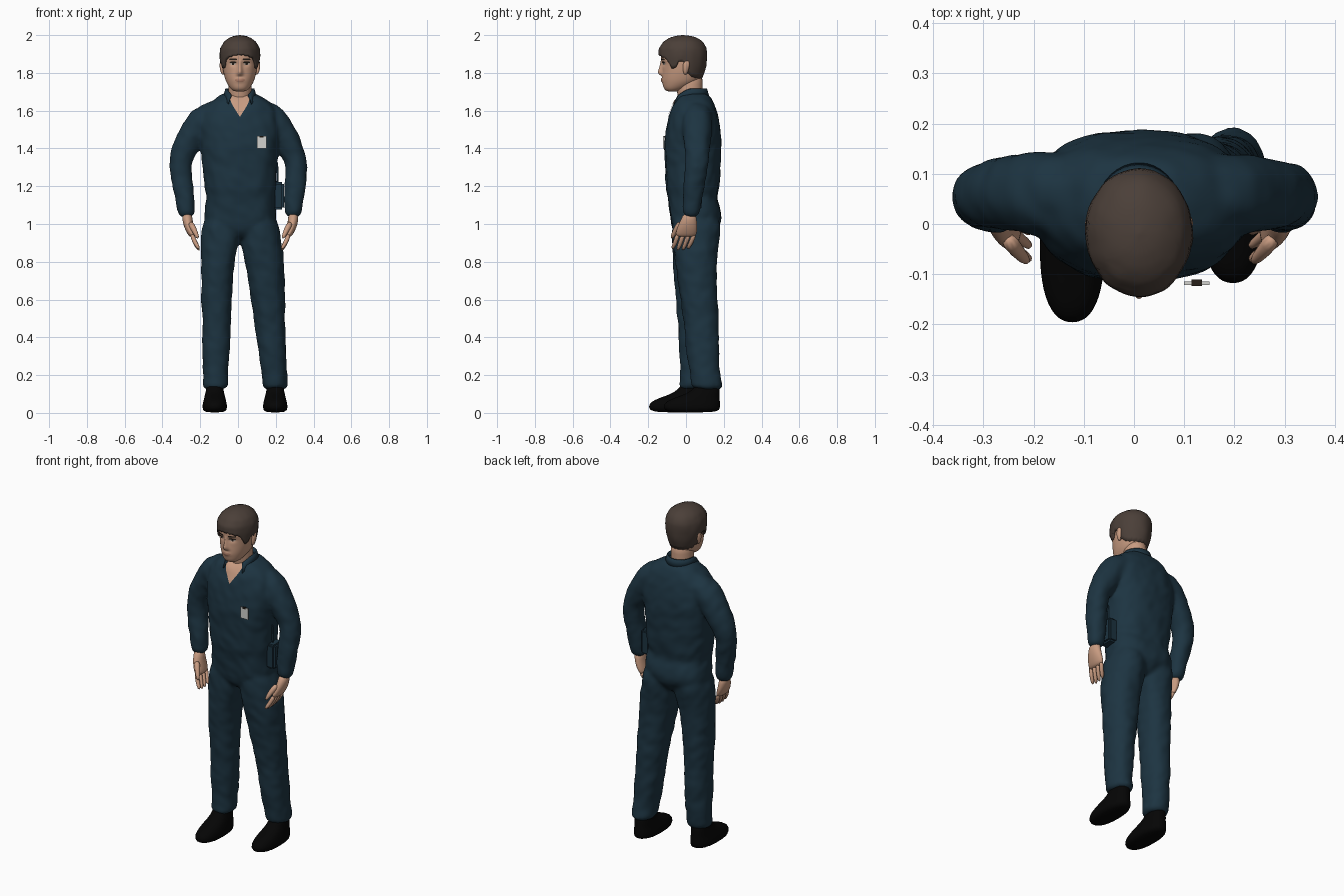
import bpy, bmesh, math
from mathutils import Vector, noise
from mathutils.bvhtree import BVHTree

if "Cube" in bpy.data.objects:
    bpy.data.objects.remove(bpy.data.objects["Cube"])


def material(name, r, g, b):
    m = bpy.data.materials.new(name)
    m.use_nodes = True
    m.diffuse_color = (r, g, b, 1)
    bsdf = m.node_tree.nodes["Principled BSDF"]
    bsdf.inputs["Base Color"].default_value = (r, g, b, 1)
    bsdf.inputs["Roughness"].default_value = 0.8
    return m


NAVY = material("navy cloth", 0.012, 0.034, 0.053)
SKIN = material("skin", 0.58, 0.33, 0.22)
HAIR = material("brown hair", 0.07, 0.05, 0.04)
BLACK = material("black leather", 0.0015, 0.0015, 0.0015)
WHITE = material("badge white", 0.65, 0.65, 0.62)
EYE = material("eye white", 0.45, 0.38, 0.33)
DARK = material("dark brown", 0.02, 0.014, 0.01)
LIP = material("lips", 0.42, 0.21, 0.14)


def make(name, verts, faces, mat, smooth=True):
    me = bpy.data.meshes.new(name)
    me.from_pydata(verts, [], faces)
    bm = bmesh.new()
    bm.from_mesh(me)
    bmesh.ops.recalc_face_normals(bm, faces=bm.faces)
    bm.to_mesh(me)
    bm.free()
    me.materials.append(mat)
    if smooth:
        me.shade_smooth()
    ob = bpy.data.objects.new(name, me)
    bpy.context.collection.objects.link(ob)
    return ob


def bake(ob):
    """Replace the mesh by its evaluated result."""
    dg = bpy.context.evaluated_depsgraph_get()
    me = bpy.data.meshes.new_from_object(ob.evaluated_get(dg))
    ob.modifiers.clear()
    ob.data = me
    me.shade_smooth()


def skin_rings(name, rings, mat, sub=1):
    n, k = len(rings[0]), len(rings)
    verts = [p for r in rings for p in r]
    faces = [(i * n + j, i * n + (j + 1) % n, (i + 1) * n + (j + 1) % n, (i + 1) * n + j)
             for i in range(k - 1) for j in range(n)]
    faces += [tuple(range(n)), tuple(range((k - 1) * n, k * n))]
    ob = make(name, verts, faces, mat)
    ob.modifiers.new("Subdivision", "SUBSURF").levels = sub
    bake(ob)
    return ob


def ring_point(cx, z, rx, yf, yb, a, e=1.0):
    c, s = math.cos(a), math.sin(a)
    return Vector((cx + rx * math.copysign(abs(c) ** e, c),
                   (yf + yb) / 2 + (yb - yf) / 2 * math.copysign(abs(s) ** e, s), z))


def loft(name, rows, mat, e=1.0, sub=1, n=24):
    """Stack of level ovals: centre x, height, half width, front y, back y."""
    return skin_rings(name, [[ring_point(*r, math.tau * j / n, e) for j in range(n)]
                             for r in rows], mat, sub)


def tube(name, path, mat, n=12):
    """Round tube through points of x, y, z, radius."""
    pts = [Vector(p[:3]) for p in path]
    rings = []
    for i, p in enumerate(pts):
        t = (pts[min(i + 1, len(pts) - 1)] - pts[max(i - 1, 0)]).normalized()
        u = t.cross(Vector((0, 1, 0))).normalized()
        v = t.cross(u)
        rings.append([p + path[i][3] * (u * math.cos(math.tau * j / n) + v * math.sin(math.tau * j / n))
                      for j in range(n)])
    return skin_rings(name, rings, mat)


def interp(table, x):
    for a, b in zip(table, table[1:]):
        if x <= b[0]:
            t = max(0, (x - a[0]) / (b[0] - a[0]))
            return [p + (q - p) * t for p, q in zip(a, b)]
    return list(table[-1])


def decal(name, target, rows, mat, off=0.003, cols=8, sub=4):
    """Thin patch laid on the front of target; rows of height, x from, x to."""
    me = target.data
    tree = BVHTree.FromPolygons([v.co for v in me.vertices], [p.vertices[:] for p in me.polygons])
    k = (len(rows) - 1) * sub + 1
    verts, y = [], 0
    for i in range(k):
        z, x0, x1 = interp(rows, rows[0][0] + (rows[-1][0] - rows[0][0]) * i / (k - 1))
        for j in range(cols + 1):
            x = x0 + (x1 - x0) * j / cols
            hit = tree.ray_cast(Vector((x, -1, z)), Vector((0, 1, 0)))[0]
            y = hit.y if hit else y
            verts.append((x, y - off, z))
    w = cols + 1
    faces = [(i * w + j, i * w + j + 1, (i + 1) * w + j + 1, (i + 1) * w + j)
             for i in range(k - 1) for j in range(cols)]
    return make(name, verts, faces, mat)


def box(name, loc, size, mat, bevel=0.0):
    bm = bmesh.new()
    bmesh.ops.create_cube(bm, size=1)
    bmesh.ops.scale(bm, vec=size, verts=bm.verts)
    bmesh.ops.translate(bm, vec=loc, verts=bm.verts)
    if bevel:
        bmesh.ops.bevel(bm, geom=bm.edges[:], offset=bevel, segments=2, affect="EDGES")
    ob = make(name, [], [], mat, False)
    bm.to_mesh(ob.data)
    bm.free()


def side_x(x, z, side):
    """Mirror an arm x; the left forearm hangs a little wider at the wrist."""
    return x if side < 0 else -x + 0.025 * min(1, max(0, (1.3 - z) / 0.27))


# Coverall: torso, legs and sleeves fused into one cloth surface
torso = [(.012, .92, .05, -.03, .1), (.012, .95, .11, -.06, .15), (.012, 1.0, .185, -.08, .185),
         (.012, 1.05, .19, -.086, .188), (.015, 1.1, .186, -.09, .178),
         (.012, 1.145, .175, -.095, .155), (.012, 1.175, .19, -.103, .176), (.01, 1.3, .192, -.11, .18),
         (.01, 1.42, .207, -.113, .186), (.01, 1.5, .213, -.106, .183), (.01, 1.57, .205, -.09, .17),
         (.01, 1.63, .18, -.068, .153), (.01, 1.67, .12, -.045, .133), (.01, 1.695, .075, -.015, .115)]
right_leg = [(-.085, 1.06, .085, -.06, .15), (-.088, .98, .1, -.075, .168), (-.09, .91, .102, -.073, .152),
             (-.11, .8, .082, -.07, .135), (-.113, .6, .079, -.054, .125),
             (-.115, .4, .073, -.032, .13), (-.118, .2, .063, -.03, .115), (-.118, .15, .064, -.03, .108),
             (-.118, .125, .066, -.034, .11)]
left_leg = [(.11, 1.06, .085, -.06, .17), (.112, .98, .102, -.074, .185), (.118, .91, .108, -.068, .17),
            (.14, .8, .101, -.06, .16), (.16, .6, .087, -.025, .165),
            (.174, .4, .074, .0, .172), (.193, .2, .063, .02, .175), (.198, .15, .063, .03, .188),
            (.198, .125, .066, .03, .198)]
arm = [(-.07, .06, 1.595, .06), (-.125, .06, 1.583, .078), (-.185, .06, 1.548, .085), (-.242, .06, 1.47, .074),
       (-.3, .06, 1.37, .064), (-.312, .055, 1.3, .057), (-.292, .042, 1.2, .054),
       (-.276, .03, 1.1, .048), (-.27, .025, 1.03, .044)]
parts = [loft("torso", torso, NAVY, 0.8), loft("right_leg", right_leg, NAVY, 0.9),
         loft("left_leg", left_leg, NAVY, 0.9)]
for s in (-1, 1):
    parts.append(tube("sleeve", [(side_x(x, z, s), y, z, r) for x, y, z, r in arm], NAVY, n=16))
bm = bmesh.new()
for p in parts:
    bm.from_mesh(p.data)
    bpy.data.objects.remove(p)
coverall = make("coverall", [], [], NAVY)
bm.to_mesh(coverall.data)
bm.free()
remesh = coverall.modifiers.new("Fuse", "REMESH")
remesh.mode = "VOXEL"
remesh.voxel_size = 0.011
soften = coverall.modifiers.new("Soften", "SMOOTH")
soften.iterations = 8
bake(coverall)
# Cloth folds
normals = [v.normal.copy() for v in coverall.data.vertices]
for v, nrm in zip(coverall.data.vertices, normals):
    c = v.co
    fold = noise.noise(Vector((c.x * 11, c.y * 11, c.z * 7)))
    crease = noise.noise(Vector((c.x * 20 + c.z * 9, c.y * 20, c.z * 18)))
    v.co = c + nrm * (0.003 + fold * 0.005 + crease * 0.004)
coverall.data.materials.clear()
coverall.data.materials.append(NAVY)

# Open neckline
decal("neck_opening", coverall, [(1.57, .008, .012), (1.63, -.03, .05), (1.68, -.05, .07)], SKIN, .005)

# Folded collar, open at the front
cols, verts = 28, []
for i in range(cols + 1):
    a = math.radians(-52 + 284 * i / cols)
    f = max(0, -math.sin(a)) ** 2
    c, s = math.cos(a), math.sin(a)
    for grow, z in ((1.0, 1.67 - .03 * f), (1.0, 1.718 - .055 * f), (1.1, 1.716 - .06 * f),
                    (1.25 + .35 * f, 1.68 - .07 * f)):
        verts.append((.01 + .07 * grow * c, .032 + .072 * grow * s - .024 * f, z))
collar = make("collar", verts, [(i * 4 + j, i * 4 + j + 1, i * 4 + j + 5, i * 4 + j + 4)
                                for i in range(cols) for j in range(3)], NAVY)
collar.modifiers.new("Thickness", "SOLIDIFY").thickness = 0.006

# Neck and head
loft("neck", [(.01, 1.6, .06, -.03, .09), (.01, 1.68, .062, -.045, .088), (.01, 1.74, .062, -.055, .088),
              (.01, 1.8, .06, -.05, .09)], SKIN)
head = loft("head", [(.01, 1.70, .028, -.098, -.05), (.01, 1.715, .05, -.119, .0), (.01, 1.745, .07, -.125, .06),
                     (.01, 1.77, .08, -.129, .085), (.01, 1.81, .09, -.126, .095), (.01, 1.85, .093, -.128, .1),
                     (.01, 1.875, .093, -.135, .1), (.01, 1.91, .091, -.132, .1), (.01, 1.95, .08, -.11, .09),
                     (.01, 1.975, .05, -.07, .06)], SKIN, 0.95, 3)
# Nose ridge, mouth and eye sockets pressed into the face
ridge = [(1.78, 0), (1.796, .02), (1.806, .024), (1.84, .012), (1.872, 0)]
for v in head.data.vertices:
    x, y, z = v.co
    if y < -.05:
        width = interp([(1.79, .017), (1.85, .009)], z)[1]
        nose = interp(ridge, z)[1] * math.exp(-((x - .01) / width) ** 2)
        lips = .005 * math.exp(-((x - .01) / .022) ** 2 - ((z - 1.76) / .012) ** 2)
        socket = .008 * math.exp(-((abs(x - .01) - .034) / .018) ** 2 - ((z - 1.848) / .013) ** 2)
        v.co.y = y - nose - lips + socket
decal("mouth", head, [(1.751, .0, .02), (1.757, -.015, .035), (1.765, -.017, .037), (1.77, -.006, .026)], LIP, .002)
for s, label in ((-1, "right"), (1, "left")):
    x = .01 + s * .036
    decal(label + "_eye", head, [(1.841, x - .008, x + .008), (1.848, x - .017, x + .017),
                                 (1.855, x - .01, x + .01)], EYE)
    decal(label + "_iris", head, [(1.842, x - .005, x + .005), (1.854, x - .007, x + .007)], DARK, .0045)
    decal(label + "_lash", head, [(1.853, x - .019, x + .019), (1.859, x - .014, x + .014)], DARK, .004)
    decal(label + "_brow", head, [(1.867, x - .022, x + .022), (1.876, x - .018, x + .018)], DARK, .003)
    e = .01 + s * .094
    loft(label + "_ear", [(e - s * .006, 1.79, .006, -.01, .004), (e, 1.805, .01, -.016, .01),
                          (e + s * .003, 1.835, .012, -.018, .02), (e + s * .003, 1.858, .01, -.014, .02),
                          (e, 1.868, .005, -.004, .012)], SKIN, n=12)

# Hair cap with a hairline that drops at the sideburns and the nape
shape = [(1.76, .082, -.13, .082), (1.8, .094, -.135, .096), (1.84, .102, -.141, .108), (1.89, .107, -.146, .113),
         (1.93, .104, -.143, .11), (1.965, .085, -.12, .09), (1.985, .058, -.09, .06), (1.995, .034, -.06, .032),
         (2.0, .002, -.02, -.016)]
hairline = [(-1, 1.895), (-.8, 1.882), (-.66, 1.87), (-.5, 1.825), (-.3, 1.825), (-.2, 1.86), (.05, 1.86),
            (.2, 1.80), (.55, 1.775), (1, 1.77)]
n, k, verts = 64, 16, []
for i in range(k + 1):
    for j in range(n):
        a = math.tau * j / n
        low = interp(hairline, math.sin(a))[1] + .003 * math.sin(j * 2.3)
        z, rx, yf, yb = interp(shape, low + (2.0 - low) * math.sin(math.pi / 2 * i / k))
        p = ring_point(.01, z, rx, yf, yb, a)
        lump = 1 + .03 * noise.noise(Vector((p.x * 25, p.y * 25, p.z * 12)))
        verts.append((.01 + (p.x - .01) * lump, p.y * lump, z))
hair = make("hair", verts, [(i * n + j, i * n + (j + 1) % n, (i + 1) * n + (j + 1) % n, (i + 1) * n + j)
                            for i in range(k) for j in range(n)] + [tuple(range(k * n, k * n + n))], HAIR)
hair.modifiers.new("Thickness", "SOLIDIFY").thickness = 0.014

# Hands and shoes
palm = [(-.27, 1.06, .027, -.012, .052), (-.268, 1.02, .028, -.03, .058), (-.258, .98, .027, -.047, .062),
        (-.246, .95, .023, -.056, .058), (-.24, .93, .017, -.054, .05)]
shoe = [(0, .06, -.185, .1), (.03, .067, -.202, .103), (.058, .062, -.19, .103), (.08, .056, -.14, .1),
        (.098, .052, -.085, .1), (.12, .046, -.045, .1), (.16, .044, -.02, .095)]
for s, label, fx, fy in ((-1, "right", -.123, 0), (1, "left", .197, .078)):
    loft(label + "_palm", [(side_x(x, z, s), z, r, a, b) for x, z, r, a, b in palm], SKIN, n=16)
    for f in range(4):
        reach = .008 * (1 - abs(f - 1.4))
        path = [(-.246, -.042 + .029 * f, .95, .014), (-.23, -.055 + .028 * f, .905, .013),
                (-.204, -.074 + .027 * f, .862 - reach, .01)]
        tube(f"{label}_finger_{f + 1}", [(side_x(x, z, s), y, z, r) for x, y, z, r in path], SKIN, n=8)
    thumb = [(-.255, -.025, 1.01, .02), (-.232, -.055, .97, .016), (-.21, -.078, .92, .01)]
    tube(label + "_thumb", [(side_x(x, z, s), y, z, r) for x, y, z, r in thumb], SKIN, n=8)
    loft(label + "_shoe", [(fx, z, r, a + fy, b + fy) for z, r, a, b in shoe], BLACK, 0.85)

# Chest badge and hip radio
box("badge", (.125, -.118, 1.432), (.05, .006, .066), WHITE)
box("badge_clip", (.125, -.117, 1.462), (.02, .012, .008), DARK)
box("radio", (.215, .04, 1.15), (.058, .09, .145), NAVY, .01)
tube("antenna", [(.21, .03, 1.2, .006), (.209, .03, 1.27, .006), (.208, .03, 1.335, .005)], NAVY, n=8)
